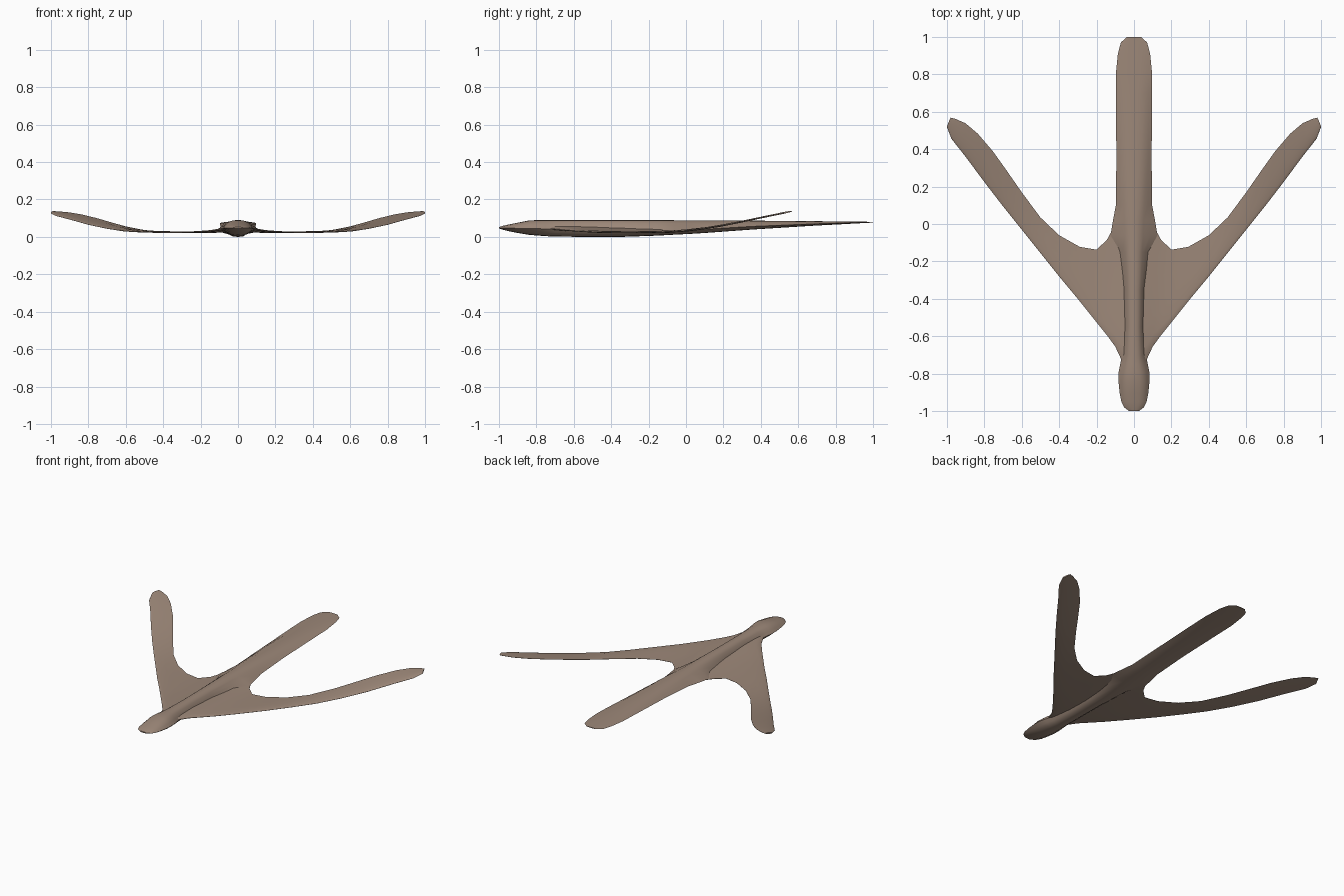
import bpy, bmesh, math

skin = bpy.data.materials.new("dusty_brown")
skin.diffuse_color = (0.335, 0.245, 0.19, 1)


def interp(table, v):
    """Piecewise linear lookup in (key, value) pairs."""
    for (a, fa), (b, fb) in zip(table, table[1:]):
        if v <= b:
            t = max(0, (v - a) / (b - a))
            return fa + (fb - fa) * t
    return table[-1][1]


def loft(name, rings):
    """Skin equal-length closed rings and cap both ends."""
    bm = bmesh.new()
    vs = [[bm.verts.new(p) for p in r] for r in rings]
    n = len(vs[0])
    for a, b in zip(vs, vs[1:]):
        for i in range(n):
            j = (i + 1) % n
            bm.faces.new((a[i], a[j], b[j], b[i]))
    bm.faces.new(vs[0])
    bm.faces.new(vs[-1])
    bmesh.ops.recalc_face_normals(bm, faces=bm.faces[:])
    me = bpy.data.meshes.new(name)
    bm.to_mesh(me)
    bm.free()
    me.materials.append(skin)
    ob = bpy.data.objects.new(name, me)
    bpy.context.collection.objects.link(ob)
    bpy.context.view_layer.objects.active = ob
    ob.select_set(True)
    bpy.ops.object.shade_smooth_by_angle(angle=math.radians(40))
    ob.select_set(False)
    return ob


# Body: head, ridged fuselage and flat tail
# y, edge half width, edge z, ridge half width, top z, bottom z
sections = [
    (-1.00, .025, .049, .015, .053, .045), (-.98, .052, .048, .035, .059, .039),
    (-.95, .067, .047, .046, .066, .031), (-.90, .077, .046, .052, .076, .021),
    (-.84, .083, .045, .056, .088, .011), (-.79, .082, .044, .052, .090, .007),
    (-.75, .074, .043, .046, .090, .004), (-.70, .064, .040, .040, .090, .002),
    (-.55, .058, .036, .036, .090, .000), (-.35, .060, .034, .038, .090, .000),
    (-.15, .080, .034, .044, .090, .007), (-.06, .125, .034, .048, .089, .012),
    (.02, .112, .036, .051, .089, .016), (.10, .097, .041, .054, .089, .021),
    (.35, .094, .056, .058, .087, .039), (.70, .097, .070, .060, .084, .061),
    (.80, .097, .073, .060, .083, .066), (.91, .086, .077, .054, .082, .072),
    (.97, .070, .078, .045, .081, .075), (1.00, .036, .079, .025, .081, .077),
]


def body_ring(y, w, ze, r, zt, zb):
    k = min(.035, .45 * w)
    up, dn = zt - ze, ze - zb
    half = [(.55 * r, zt - .04 * up), (r, ze + .72 * up),
            ((r + w) / 2, ze + .38 * up), (w, ze),
            ((k + w) / 2 + .004, ze - .5 * dn), (k, zb + .08 * dn)]
    return ([(0, y, zt)] + [(x, y, z) for x, z in half] + [(0, y, zb)]
            + [(-x, y, z) for x, z in reversed(half)])


loft("body_and_tail", [body_ring(*s) for s in sections])

# Wings: leading-edge point paired with trailing-edge point
stations = [
    (.03, -.79, .03, -.03), (.072, -.715, .115, -.03), (.10, -.655, .145, -.085),
    (.14, -.60, .20, -.137), (.20, -.525, .29, -.122), (.30, -.40, .40, -.06),
    (.40, -.28, .50, .035), (.50, -.155, .60, .17), (.60, -.03, .68, .285),
    (.70, .095, .755, .39), (.80, .225, .835, .483), (.90, .36, .90, .538),
    (.975, .455, .955, .562), (1.0, .52, .98, .568),
]
height = [(-.8, .040), (-.65, .032), (-.45, .024), (-.25, .024), (-.08, .027),
          (.02, .033), (.2, .060), (.4, .102), (.57, .137)]
chord = [0, .04, .12, .3, .5, .7, .88, 1]


def wing_ring(lx, ly, tx, ty, side):
    top, bottom = [], []
    for t in chord:
        x, y = lx + (tx - lx) * t, ly + (ty - ly) * t
        root = math.exp(-(x / .11) ** 2)
        thick = (.006 + .014 * root) * (math.sqrt(t) * (1 - t) * 2.2 + .12)
        z = interp(height, y) + .012 * root
        top.append((side * x, y, z + thick))
        bottom.append((side * x, y, z - thick * .6))
    return top + bottom[::-1]


for label, side in (("right", 1), ("left", -1)):
    loft(label + "_wing", [wing_ring(*s, side) for s in stations])
